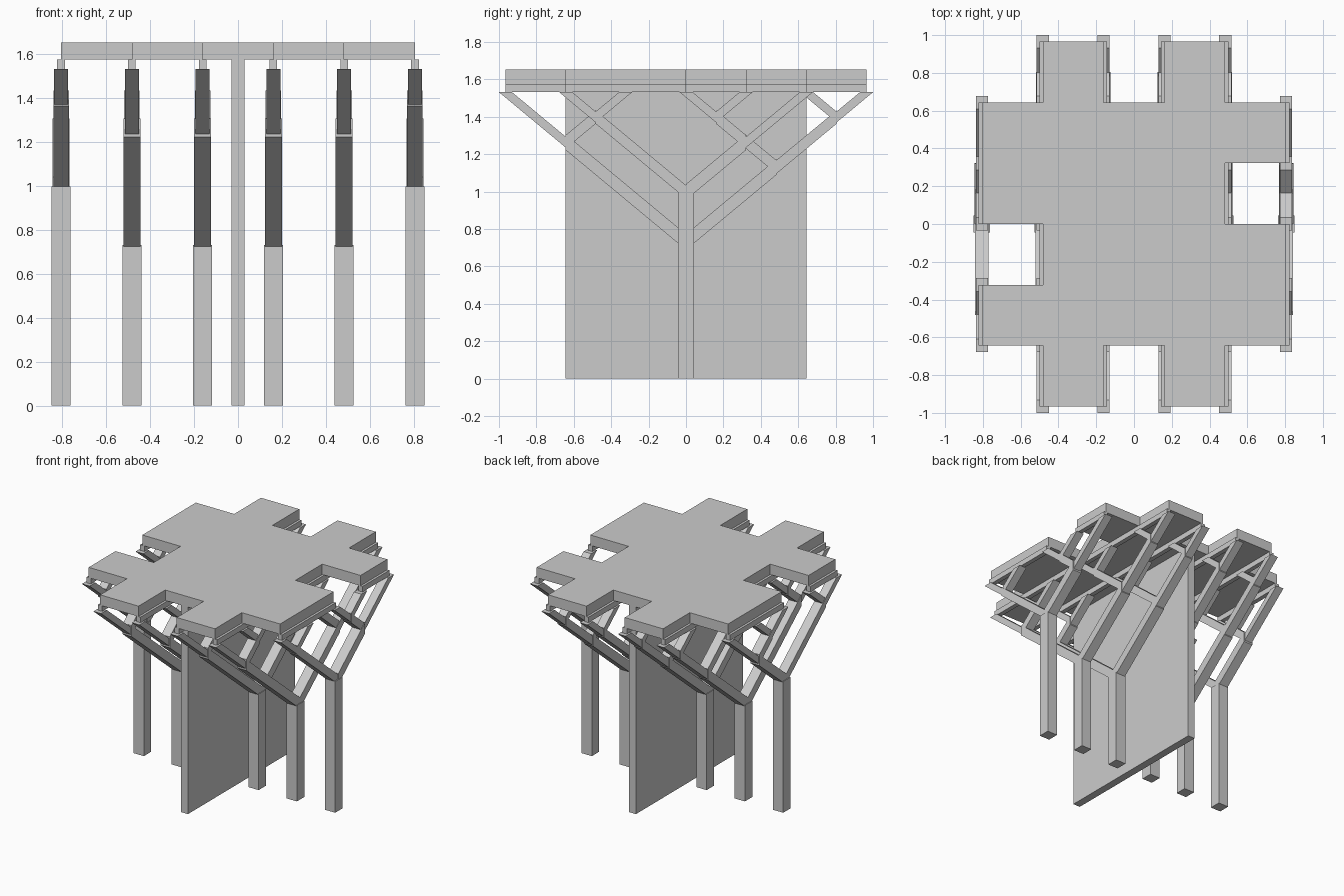
import bpy
import bmesh

cube = bpy.data.objects.get("Cube")
if cube:
    bpy.data.objects.remove(cube, do_unlink=True)

CELL = 0.322        # plan grid module
SLOPE = 0.83        # rise of the branching struts
BEAM_Z = 1.532      # underside of beams, where strut tips end
SLAB_Z = 1.574
TOP_Z = 1.653

grey = bpy.data.materials.new("concrete_grey")
grey.use_nodes = True
grey.diffuse_color = (0.6, 0.6, 0.6, 1)
grey.node_tree.nodes["Principled BSDF"].inputs["Base Color"].default_value = (0.6, 0.6, 0.6, 1)


def finish(name, bm):
    bmesh.ops.recalc_face_normals(bm, faces=bm.faces)
    mesh = bpy.data.meshes.new(name)
    bm.to_mesh(mesh)
    bm.free()
    mesh.materials.append(grey)
    obj = bpy.data.objects.new(name, mesh)
    bpy.context.collection.objects.link(obj)
    return obj


def add_prism(bm, profile, x, width):
    """Extrude a (y, z) profile along x, centred on x."""
    face = bm.faces.new([bm.verts.new((x - width / 2, y, z)) for y, z in profile])
    out = bmesh.ops.extrude_face_region(bm, geom=[face])
    verts = [v for v in out["geom"] if isinstance(v, bmesh.types.BMVert)]
    bmesh.ops.translate(bm, verts=verts, vec=(width, 0, 0))


def add_box(bm, x, width, y0, y1, z0, z1):
    add_prism(bm, [(y0, z0), (y1, z0), (y1, z1), (y0, z1)], x, width)


def node(leaves):
    """Fork point from which a group of beam points is carried."""
    lo, hi = leaves[0], leaves[-1]
    return (lo + hi) / 2 * CELL, BEAM_Z - (hi - lo) / 2 * CELL * SLOPE


def split(leaves):
    """Split a group in two, keeping neighbouring pairs together."""
    n = len(leaves)
    if n == 3:
        cut = 1 if leaves[0] < 0 else 2
    else:
        cut = n // 2
    return leaves[:cut], leaves[cut:]


def add_branches(bm, x, leaves):
    """Recursively add the struts; thicker ones carry more points."""
    if len(leaves) < 2:
        return
    y0, z0 = node(leaves)
    for group in split(leaves):
        y1, z1 = node(group)
        width, h = {1: (0.064, 0.029), 2: (0.071, 0.036)}.get(len(group), (0.077, 0.042))
        if len(group) == 1:
            # tip cut level under the beam
            side = 1 if y1 > y0 else -1
            dy = side * h / SLOPE
            end = [(y1 + dy, z1), (y1 - dy, z1)]
        else:
            end = [(y1, z1 - h), (y1, z1 + h)]
        add_prism(bm, [(y0, z0 - h)] + end + [(y0, z0 + h)], x, width)
        add_branches(bm, x, group)


# Roof slab: plan cells, back row first
plan = [".#.#.", "#####", "####.", ".####", "#####", ".#.#."]
bm = bmesh.new()
for r, row in enumerate(plan):
    for c, mark in enumerate(row):
        if mark == "#":
            x, y = (c - 2.5) * CELL, (2 - r) * CELL
            corners = [(x, y), (x + CELL, y), (x + CELL, y + CELL), (x, y + CELL)]
            bm.faces.new([bm.verts.new((px, py, SLAB_Z)) for px, py in corners])
bmesh.ops.remove_doubles(bm, verts=bm.verts, dist=0.001)
out = bmesh.ops.extrude_face_region(bm, geom=bm.faces[:])
bmesh.ops.translate(bm, vec=(0, 0, TOP_Z - SLAB_Z),
                    verts=[v for v in out["geom"] if isinstance(v, bmesh.types.BMVert)])
bmesh.ops.dissolve_limit(bm, angle_limit=0.01, verts=bm.verts, edges=bm.edges)
finish("roof_slab", bm)

# Central wall
bm = bmesh.new()
add_box(bm, 0, 0.06, -2 * CELL, 2 * CELL, 0, SLAB_Z)
finish("central_wall", bm)

# Six frames: column, branching struts and beam
for i in range(6):
    x = (i - 2.5) * CELL
    reach = 2 if i in (0, 5) else 3
    leaves = list(range(-reach, reach + 1))

    bm = bmesh.new()
    add_box(bm, x, 0.087, -0.044, 0.044, 0, node(leaves)[1])
    finish(f"column_{i + 1}", bm)

    bm = bmesh.new()
    add_branches(bm, x, leaves)
    finish(f"branching_struts_{i + 1}", bm)

    # beams are left out beside the two roof notches
    spans = {0: [(-2, -1), (0, 2)], 5: [(-2, 0), (1, 2)]}.get(i, [(-3, 3)])
    bm = bmesh.new()
    for a, b in spans:
        add_box(bm, x, 0.035, a * CELL, b * CELL, BEAM_Z, SLAB_Z)
    finish(f"roof_beam_{i + 1}", bm)
